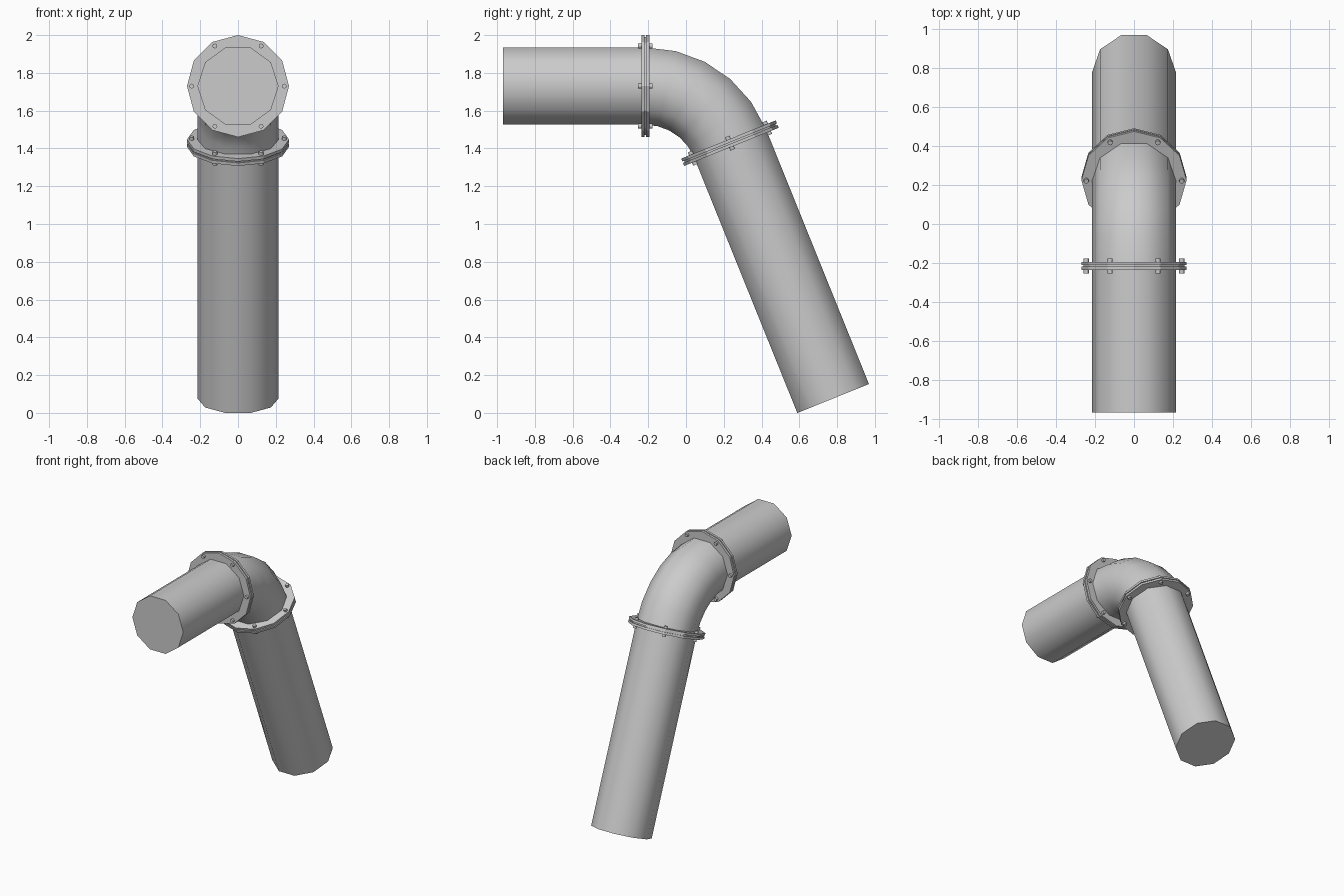
import bpy, bmesh
from math import radians, sin, cos, tau
from mathutils import Matrix, Vector

cube = bpy.data.objects.get("Cube")
if cube:
    bpy.data.objects.remove(cube)

PIPE_R, FLANGE_R, BOLT_RING = 0.215, 0.27, 0.245
BEND_R, BEND = 0.483, radians(68)
START = Vector((0, -0.215, 1.73))      # where the bend begins

steel = bpy.data.materials.new("grey_steel")
steel.use_nodes = True
steel.diffuse_color = (0.6, 0.6, 0.6, 1)
steel.node_tree.nodes["Principled BSDF"].inputs["Base Color"].default_value = (0.6, 0.6, 0.6, 1)


def frame(angle):
    """Frame on the bend centreline, with local z along the pipe."""
    pos = START + Vector((0, BEND_R * sin(angle), BEND_R * (cos(angle) - 1)))
    return Matrix.Translation(pos) @ Matrix.Rotation(-radians(90) - angle, 4, 'X')


def slide(mat, x=0, y=0, z=0):
    return mat @ Matrix.Translation((x, y, z))


def sweep(bm, frames, radius, sides):
    """Skin a regular polygon through the frames and cap both ends."""
    rings = []
    for f in frames:
        rings.append([bm.verts.new(f @ Vector((radius * cos(tau * i / sides),
                                               radius * sin(tau * i / sides), 0)))
                      for i in range(sides)])
    for a, b in zip(rings, rings[1:]):
        for i in range(sides):
            j = (i + 1) % sides
            bm.faces.new((a[i], a[j], b[j], b[i]))
    bm.faces.new(rings[0][::-1])
    bm.faces.new(rings[-1])


def finish(bm, name, smooth=None):
    bmesh.ops.recalc_face_normals(bm, faces=bm.faces)
    mesh = bpy.data.meshes.new(name)
    bm.to_mesh(mesh)
    bm.free()
    mesh.materials.append(steel)
    obj = bpy.data.objects.new(name, mesh)
    bpy.context.collection.objects.link(obj)
    if smooth:
        bpy.ops.object.select_all(action='DESELECT')
        obj.select_set(True)
        bpy.context.view_layer.objects.active = obj
        bpy.ops.object.shade_smooth_by_angle(angle=radians(smooth))


def pipe(name, frames):
    bm = bmesh.new()
    sweep(bm, frames, PIPE_R, 10)
    finish(bm, name, 40)


def joint(prefix, mat):
    # Two plates with a thin gasket between them
    for part, low, high, radius in (("outer_flange", -0.021, -0.004, FLANGE_R),
                                    ("gasket", -0.004, 0.004, FLANGE_R - 0.01),
                                    ("inner_flange", 0.004, 0.021, FLANGE_R)):
        bm = bmesh.new()
        sweep(bm, [slide(mat, z=low), slide(mat, z=high)], radius, 12)
        finish(bm, prefix + "_" + part)
    # Six bolts through the plates
    bm = bmesh.new()
    for i in range(6):
        a = tau * i / 6
        spot = slide(mat, BOLT_RING * cos(a), BOLT_RING * sin(a))
        sweep(bm, [slide(spot, z=-0.038), slide(spot, z=0.038)], 0.013, 8)
    finish(bm, prefix + "_bolts", 50)


top, bottom = frame(0), frame(BEND)
pipe("horizontal_pipe", [slide(top, z=-0.753), top])
pipe("elbow", [frame(BEND * i / 5) for i in range(6)])
pipe("sloping_pipe", [bottom, slide(bottom, z=1.458)])
joint("upper", top)
joint("lower", bottom)
